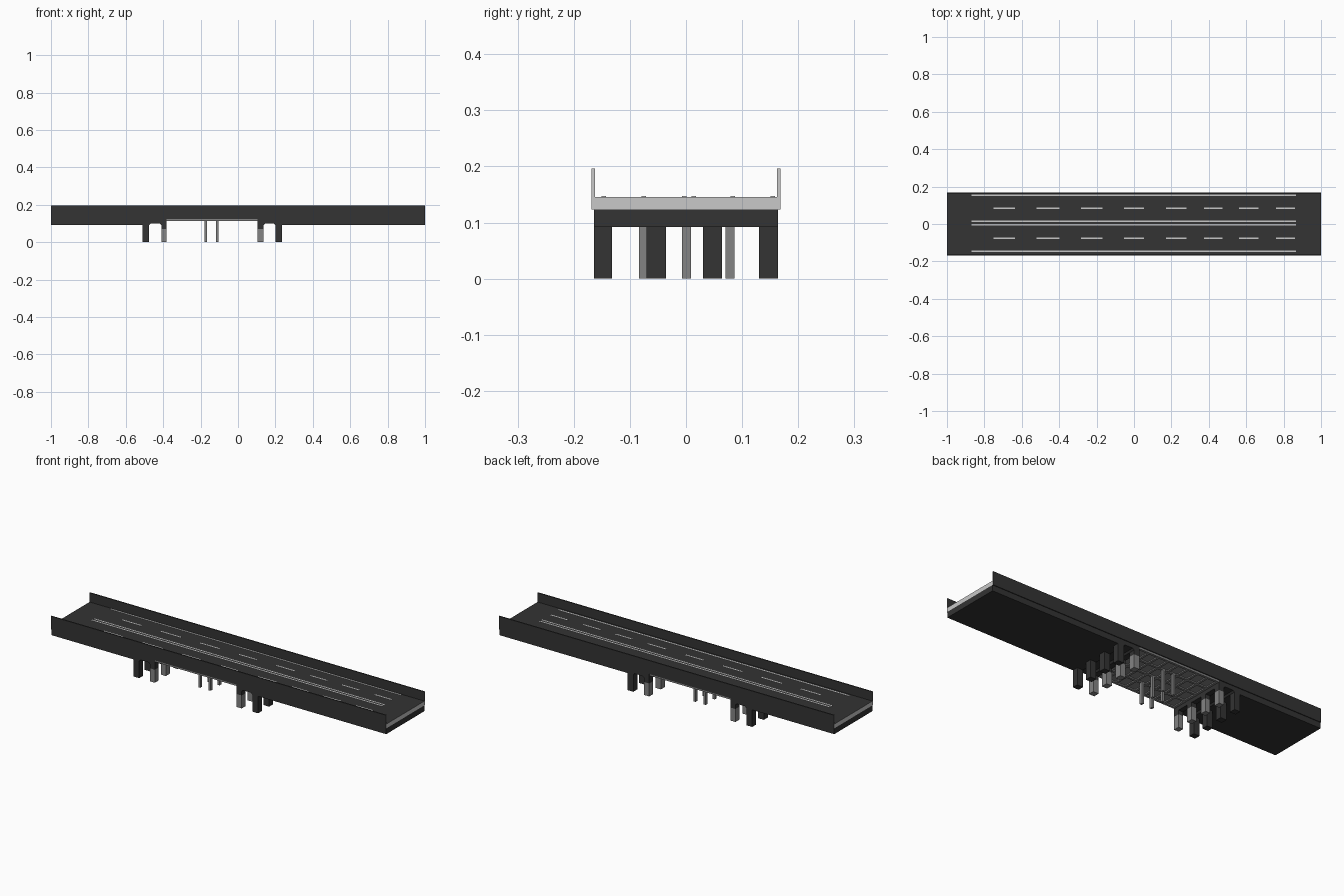
import bpy, bmesh

if "Cube" in bpy.data.objects:
    bpy.data.objects.remove(bpy.data.objects["Cube"])


def mat(name, v):
    m = bpy.data.materials.new(name)
    m.diffuse_color = (v, v, v, 1)
    m.use_nodes = True
    m.node_tree.nodes["Principled BSDF"].inputs["Base Color"].default_value = m.diffuse_color
    return m


DARK = mat("dark_asphalt", 0.033)
LIGHT = mat("light_concrete", 0.58)
GREY = mat("mid_grey_concrete", 0.23)


def finish(name, bm, mats, rule=None):
    bmesh.ops.recalc_face_normals(bm, faces=bm.faces)
    if rule:
        for f in bm.faces:
            f.material_index = rule(f)
    me = bpy.data.meshes.new(name)
    bm.to_mesh(me)
    bm.free()
    for m in mats:
        me.materials.append(m)
    ob = bpy.data.objects.new(name, me)
    bpy.context.collection.objects.link(ob)
    return ob


def add_box(bm, x0, x1, y0, y1, z0, z1):
    vs = bmesh.ops.create_cube(bm, size=1)["verts"]
    for v in vs:
        v.co.x = x1 if v.co.x > 0 else x0
        v.co.y = y1 if v.co.y > 0 else y0
        v.co.z = z1 if v.co.z > 0 else z0


def boxes(name, items, mats, rule=None):
    bm = bmesh.new()
    for it in items:
        add_box(bm, *it)
    return finish(name, bm, mats, rule)


def ends_light(f):
    return 1 if abs(f.normal.x) > 0.9 else 0


# deck and parapet walls: dark with light cut ends
boxes("road_deck", [(-1, 1, -0.162, 0.162, 0.123, 0.146)], [DARK, LIGHT], ends_light)
for s, n in ((-1, "front"), (1, "back")):
    y = sorted((s * 0.162, s * 0.168))
    boxes(n + "_parapet", [(-1, 1, y[0], y[1], 0.123, 0.196)], [DARK, LIGHT], ends_light)


# abutments: side profile with a chamfered slot between the two column rows
def abutment(name, end, outer, slot_a, slot_b, inner):
    B, T, c = 0.092, 0.123, 0.008
    d = 1 if slot_b > slot_a else -1
    prof = [(end, T), (end, B), (slot_a, B), (slot_a + d * c, B + c),
            (slot_b - d * c, B + c), (slot_b, B), (inner, B), (inner, T)]
    bm = bmesh.new()
    f = bm.faces.new([bm.verts.new((x, -0.164, z)) for x, z in prof])
    r = bmesh.ops.extrude_face_region(bm, geom=[f])
    bmesh.ops.translate(bm, vec=(0, 0.328, 0),
                        verts=[v for v in r["geom"] if isinstance(v, bmesh.types.BMVert)])
    finish(name, bm, [DARK])


abutment("left_abutment", -1, -0.51, -0.475, -0.41, -0.382)
abutment("right_abutment", 1, 0.235, 0.2, 0.137, 0.105)

# four columns per row: outer rows dark, inner rows with grey lower part
ROWS = [(-0.164, -0.132), (-0.07, -0.036), (0.03, 0.064), (0.13, 0.164)]
for n, out, inn in (("left", (-0.51, -0.475), (-0.41, -0.382)),
                    ("right", (0.2, 0.235), (0.105, 0.137))):
    boxes(n + "_outer_columns", [(*out, *y, 0, 0.092) for y in ROWS], [DARK])
    boxes(n + "_inner_column_heads", [(*inn, *y, 0.07, 0.092) for y in ROWS], [DARK])
    boxes(n + "_inner_column_bases", [(*inn, *y, 0, 0.07) for y in ROWS], [GREY])

# middle span: soffit plate with a grid of ribs
X0, X1, Y = -0.382, 0.105, 0.163
boxes("span_soffit", [(X0, X1, -Y, Y, 0.119, 0.1235)], [GREY])
ribs = []
for i in range(9):
    x = X0 + 0.006 + i * (X1 - X0 - 0.012) / 8
    ribs.append((x - 0.006, x + 0.006, -Y, Y, 0.113, 0.12))
for i in range(5):
    y = -0.157 + i * 0.314 / 4
    ribs.append((X0, X1, y - 0.006, y + 0.006, 0.1125, 0.12))
boxes("span_ribs", ribs, [GREY])

# slim posts under the middle span
boxes("slim_posts", [(x - 0.006, x + 0.006, y - 0.008, y + 0.008, 0, 0.115)
                     for x in (-0.172, -0.111) for y in (-0.076, 0.001, 0.078)], [GREY])

# lane markings
def stripe(x0, x1, y):
    return (x0, x1, y - 0.004, y + 0.004, 0.1455, 0.147)


boxes("edge_lines", [stripe(-0.87, 0.865, y) for y in (0.155, -0.147)], [LIGHT])
boxes("centre_lines", [stripe(-0.87, 0.865, y) for y in (0.014, -0.003)], [LIGHT])
DASHES = [(-0.75, -0.635), (-0.52, -0.398), (-0.283, -0.168), (-0.053, 0.053),
          (0.17, 0.28), (0.374, 0.474), (0.562, 0.666), (0.758, 0.86)]
boxes("lane_dashes", [stripe(a, b, y) for a, b in DASHES for y in (0.083, -0.075)], [LIGHT])
